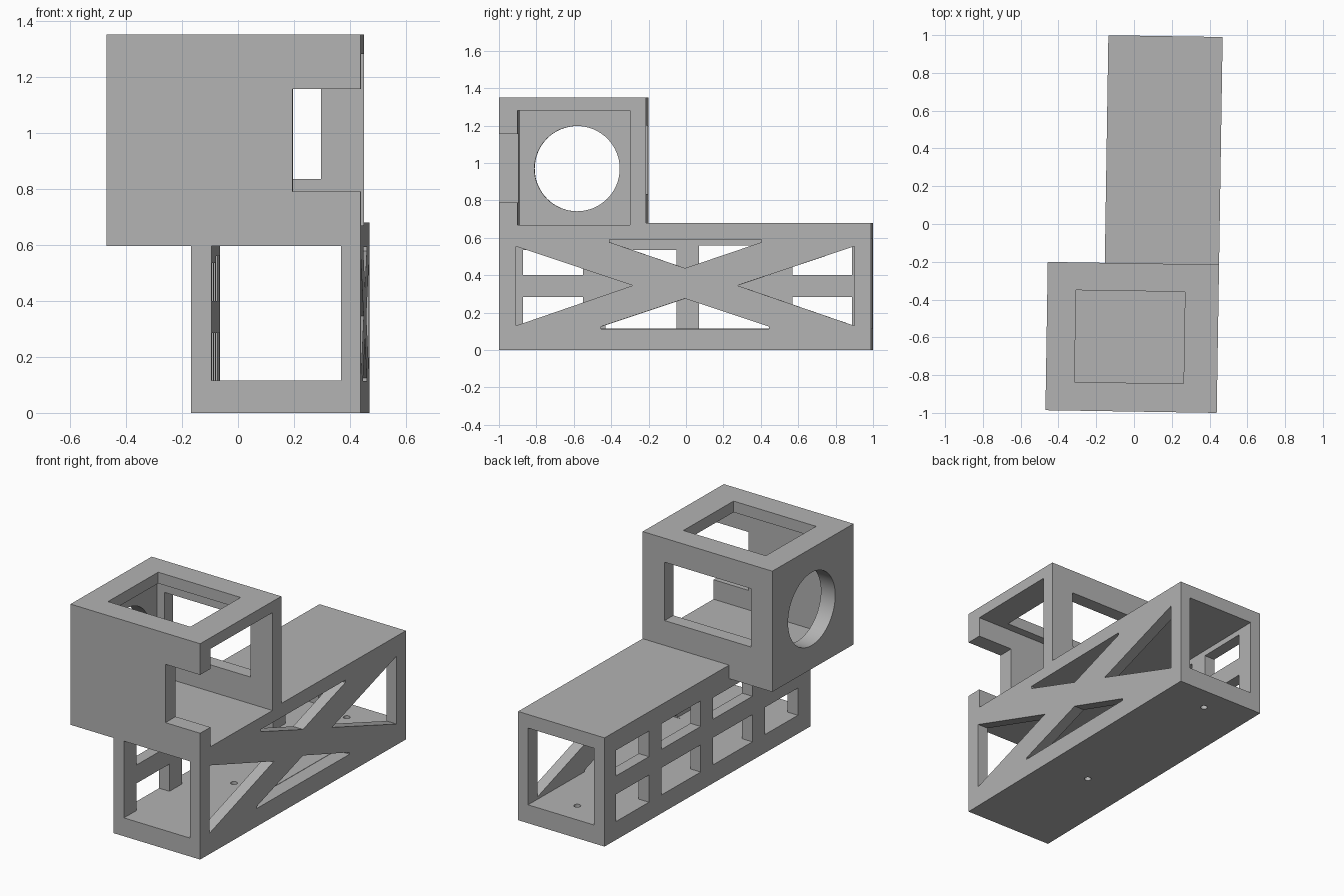
import bpy, bmesh, math
from mathutils import Vector

if "Cube" in bpy.data.objects:
    bpy.data.objects.remove(bpy.data.objects["Cube"], do_unlink=True)

LENGTH, WIDTH, HEIGHT = 1.99, 0.605, 0.68      # lower tunnel
BOX_W, BOX_D, BOX_Z, TOP = 0.907, 0.785, 0.595, 1.35   # upper box

grey = bpy.data.materials.new("plain_grey")
grey.use_nodes = True
grey.diffuse_color = (0.45, 0.45, 0.45, 1)
grey.node_tree.nodes["Principled BSDF"].inputs["Base Color"].default_value = grey.diffuse_color


def prism(name, points, depth):
    """Extrude a polygon of 3D points along a depth vector."""
    bm = bmesh.new()
    face = bm.faces.new([bm.verts.new(p) for p in points])
    moved = bmesh.ops.extrude_face_region(bm, geom=[face])["geom"]
    verts = [g for g in moved if isinstance(g, bmesh.types.BMVert)]
    bmesh.ops.translate(bm, verts=verts, vec=Vector(depth))
    bmesh.ops.recalc_face_normals(bm, faces=bm.faces)
    mesh = bpy.data.meshes.new(name)
    bm.to_mesh(mesh)
    bm.free()
    obj = bpy.data.objects.new(name, mesh)
    bpy.context.collection.objects.link(obj)
    return obj


def block(name, x, y, z):
    pts = [(x[0], y[0], z[0]), (x[1], y[0], z[0]), (x[1], y[1], z[0]), (x[0], y[1], z[0])]
    return prism(name, pts, (0, 0, z[1] - z[0]))


def side_cut(points, x0, x1):
    """Cutter with a (y, z) outline running across x."""
    return prism("cutter", [(x0, y, z) for y, z in points], (x1 - x0, 0, 0))


def circle(radius, u, v, n):
    return [(u + radius * math.cos(a), v + radius * math.sin(a))
            for a in (2 * math.pi * i / n for i in range(n))]


def carve(obj, cutters):
    for c in cutters:
        c.hide_render = True
        mod = obj.modifiers.new("cut", "BOOLEAN")
        mod.operation, mod.solver, mod.object = "DIFFERENCE", "EXACT", c
    bpy.context.view_layer.update()
    graph = bpy.context.evaluated_depsgraph_get()
    mesh = bpy.data.meshes.new_from_object(obj.evaluated_get(graph))
    obj.modifiers.clear()
    obj.data = mesh
    for c in cutters:
        bpy.data.objects.remove(c, do_unlink=True)
    mesh.materials.clear()
    mesh.materials.append(grey)
    # the whole assembly stands very slightly turned
    obj.location = (0.438, -1, 0)
    obj.rotation_euler.z = -0.0157


# Lower tunnel: hollow through its length, with a seat for the upper box
tunnel = block("tunnel_frame", (-WIDTH, 0), (0, LENGTH), (0, HEIGHT))
cuts = [block("cutter", (-0.533, -0.07), (-0.1, LENGTH + 0.1), (0.115, BOX_Z)),
        block("cutter", (-1, 0.1), (-0.1, BOX_D), (BOX_Z, 1))]

# Cross-braced side wall: two end triangles, one upper and one lower opening
braces = [[(0.09, 0.555), (0.715, 0.345), (0.09, 0.13)],
          [(1.9, 0.555), (1.275, 0.345), (1.9, 0.13)],
          [(0.59, 0.592), (1.405, 0.592), (1.405, 0.577), (0.995, 0.438), (0.59, 0.577)],
          [(0.545, 0.113), (1.445, 0.113), (1.445, 0.125), (0.995, 0.275), (0.545, 0.125)]]
cuts += [side_cut(b, -0.09, 0.1) for b in braces]

# Windowed side wall: four columns of two windows
for y0, y1, top in ((0.12, 0.44, 0.535), (0.56, 0.94, 0.535),
                    (1.06, 1.44, 0.56), (1.56, 1.88, 0.56)):
    for z0, z1 in ((0.115, 0.285), (0.4, top)):
        cuts.append(block("cutter", (-0.7, -0.5), (y0, y1), (z0, z1)))

# Screw holes in the tunnel floor
for y in (0.745, 1.835):
    cuts.append(prism("cutter", [(u, v, -0.1) for u, v in circle(0.02, -WIDTH / 2, y, 24)],
                      (0, 0, 0.3)))
carve(tunnel, cuts)

# Upper box: open on one side, round hole opposite, windows in back and roof
box = block("upper_box", (-BOX_W, 0), (0, BOX_D), (BOX_Z, TOP))
carve(box, [
    block("cutter", (-BOX_W + 0.1, 0.1), (0.1, 0.7), (0.668, 1.28)),
    block("cutter", (-0.243, 0.1), (-0.1, 0.15), (0.79, 1.155)),
    block("cutter", (-0.757, -0.153), (0.65, 0.9), (0.835, 1.2)),
    block("cutter", (-0.755, -0.178), (0.152, 0.638), (1.2, 1.5)),
    side_cut(circle(0.228, 0.405, 0.97, 64), -1, -0.75),
])

# Keep the round holes smooth and every corner crisp
for obj in (tunnel, box):
    bpy.ops.object.select_all(action="DESELECT")
    obj.select_set(True)
    bpy.context.view_layer.objects.active = obj
    bpy.ops.object.shade_smooth_by_angle(angle=math.radians(30))
